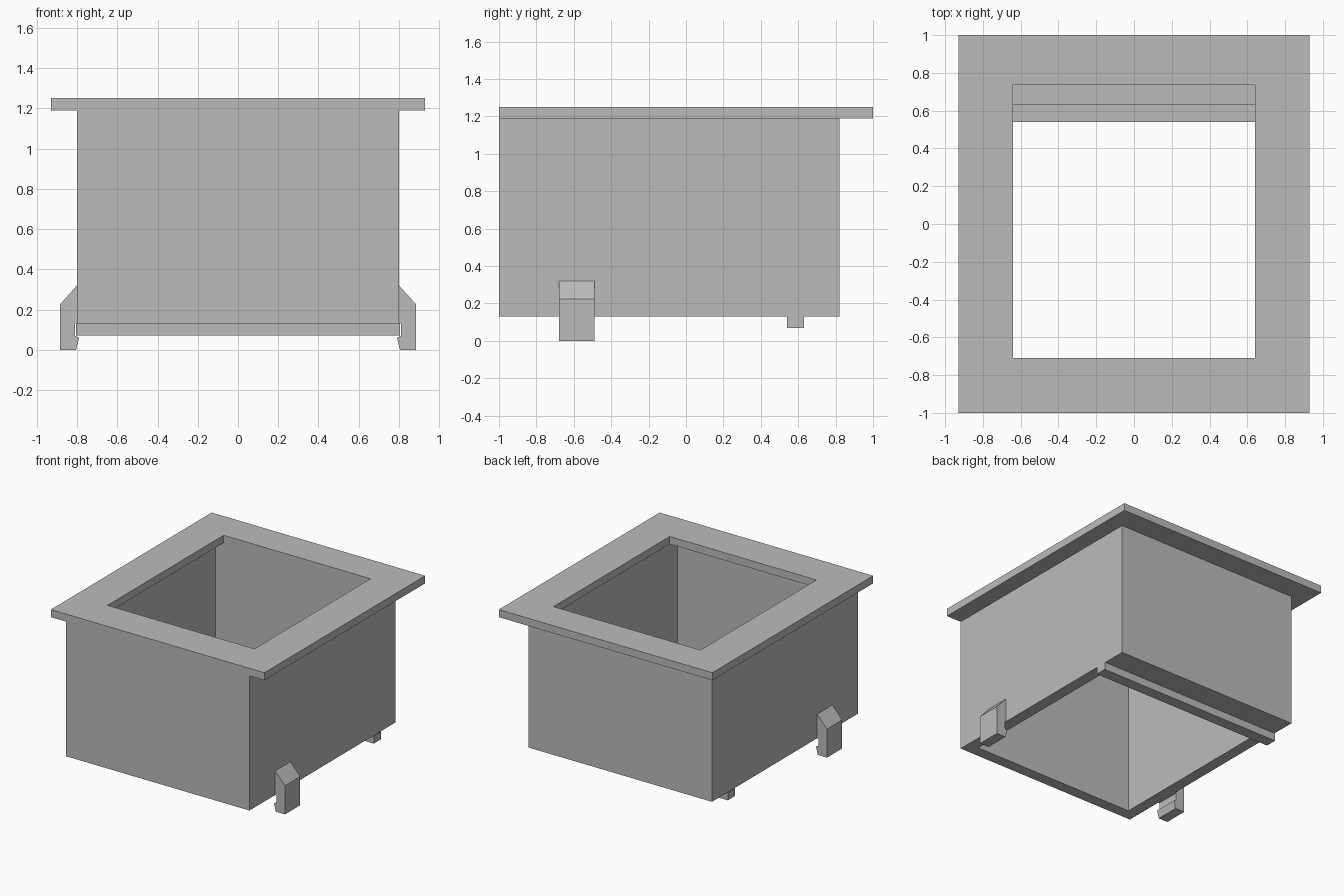
import bpy, bmesh

if "Cube" in bpy.data.objects:
    bpy.data.objects.remove(bpy.data.objects["Cube"], do_unlink=True)

grey = bpy.data.materials.new("light_grey")
grey.use_nodes = True
colour = (0.5, 0.5, 0.5, 1)
grey.diffuse_color = colour
grey.node_tree.nodes["Principled BSDF"].inputs["Base Color"].default_value = colour


def finish(name, bm):
    mesh = bpy.data.meshes.new(name)
    bm.to_mesh(mesh)
    bm.free()
    mesh.materials.append(grey)
    obj = bpy.data.objects.new(name, mesh)
    bpy.context.collection.objects.link(obj)
    return obj


def rect(bm, half_x, y0, y1, z):
    corners = [(-half_x, y0), (half_x, y0), (half_x, y1), (-half_x, y1)]
    return [bm.verts.new((x, y, z)) for x, y in corners]


def frame(name, outer, inner, z0, z1):
    """Rectangular ring; outer and inner are (half_x, y0, y1)."""
    bm = bmesh.new()
    loops = [rect(bm, *outer, z0), rect(bm, *outer, z1),
             rect(bm, *inner, z1), rect(bm, *inner, z0)]
    for a, b in zip(loops, loops[1:] + loops[:1]):
        for i in range(4):
            j = (i + 1) % 4
            bm.faces.new((a[i], a[j], b[j], b[i]))
    bmesh.ops.recalc_face_normals(bm, faces=bm.faces)
    return finish(name, bm)


def latch(name, side):
    """Hooked clip, its profile extruded along y."""
    profile = [(0.79, 0.33), (0.80, 0.32), (0.885, 0.225), (0.885, 0), (0.805, 0),
               (0.79, 0.06), (0.81, 0.07), (0.81, 0.13), (0.79, 0.13)]
    bm = bmesh.new()
    face = bm.faces.new([bm.verts.new((side * x, -0.68, z)) for x, z in profile[1:]])
    new = bmesh.ops.extrude_face_region(bm, geom=[face])["geom"]
    verts = [v for v in new if isinstance(v, bmesh.types.BMVert)]
    bmesh.ops.translate(bm, verts=verts, vec=(0, 0.19, 0))
    bmesh.ops.recalc_face_normals(bm, faces=bm.faces)
    return finish(name, bm)


# Top flange and the hollow body below it
frame("top_flange", (0.93, -1, 1), (0.64, -0.71, 0.735), 1.19, 1.25)
frame("body_walls", (0.80, -1, 0.82), (0.71, -0.91, 0.735), 0.13, 1.19)

# Thin bottom ledge facing down, between back wall and rail
bm = bmesh.new()
bm.faces.new(reversed(rect(bm, 0.71, 0.63, 0.735, 0.13)))
finish("bottom_ledge", bm)

# Rail across the underside, open on top
bm = bmesh.new()
low = rect(bm, 0.805, 0.54, 0.63, 0.07)
high = rect(bm, 0.805, 0.54, 0.63, 0.13)
bm.faces.new(reversed(low))
for i in range(4):
    j = (i + 1) % 4
    bm.faces.new((low[i], low[j], high[j], high[i]))
finish("bottom_rail", bm)

# Side latches
latch("left_latch", 1)
latch("right_latch", -1)
